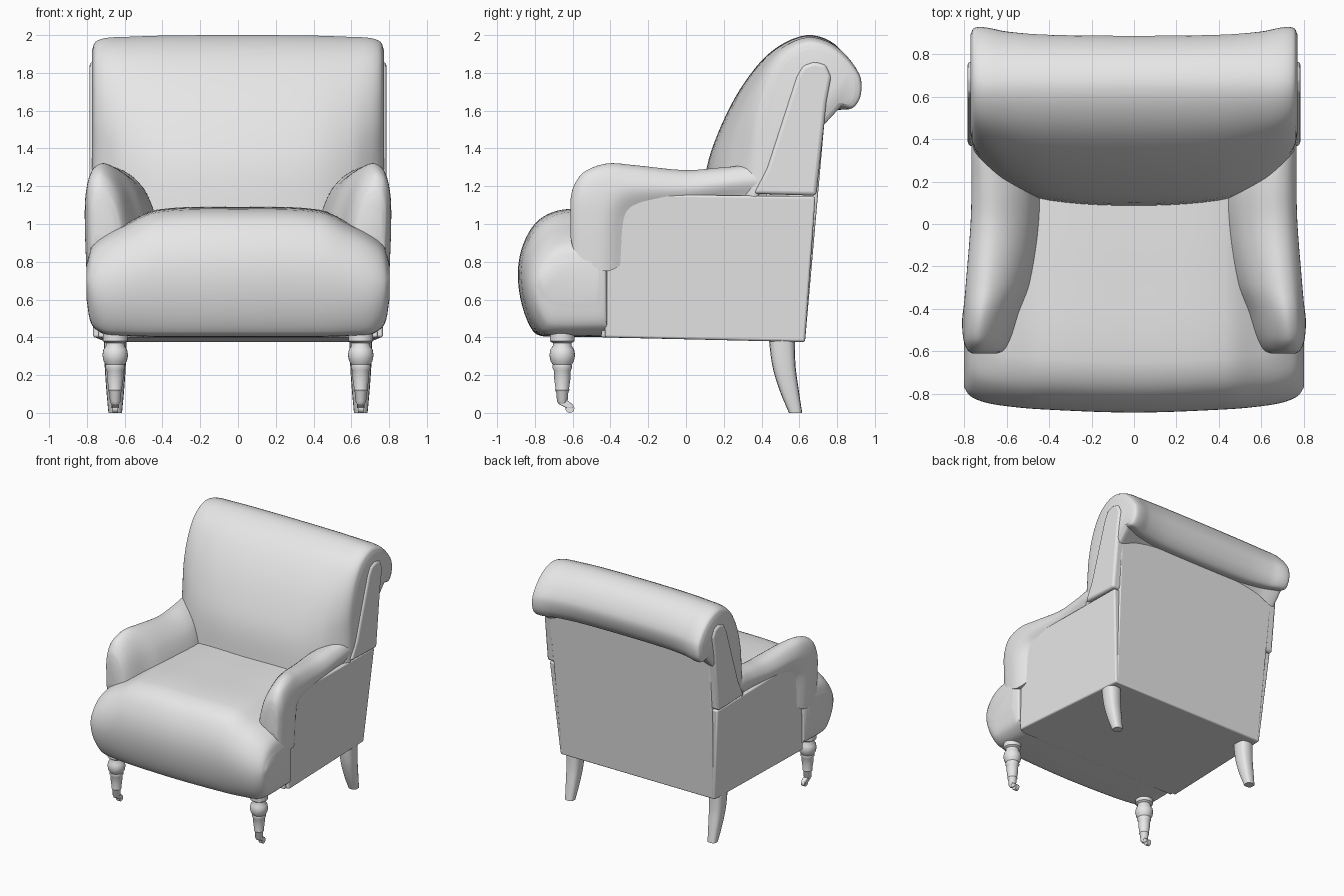
import bpy, bmesh, math
from mathutils import Vector
from mathutils.geometry import interpolate_bezier

cube = bpy.data.objects.get("Cube")
if cube:
    bpy.data.objects.remove(cube, do_unlink=True)

grey = bpy.data.materials.new("plain grey")
grey.use_nodes = True
grey.diffuse_color = (0.8, 0.8, 0.8, 1)
grey.node_tree.nodes["Principled BSDF"].inputs["Base Color"].default_value = (0.8, 0.8, 0.8, 1)


def finish(name, bm, bevel=0):
    bmesh.ops.recalc_face_normals(bm, faces=bm.faces)
    mesh = bpy.data.meshes.new(name)
    bm.to_mesh(mesh)
    bm.free()
    mesh.materials.append(grey)
    obj = bpy.data.objects.new(name, mesh)
    bpy.context.collection.objects.link(obj)
    if bevel:
        mod = obj.modifiers.new("soft_edge", "BEVEL")
        mod.width, mod.segments, mod.limit_method = bevel, 3, "ANGLE"
    bpy.ops.object.select_all(action="DESELECT")
    obj.select_set(True)
    bpy.context.view_layer.objects.active = obj
    bpy.ops.object.shade_smooth_by_angle(angle=math.radians(40))
    return obj


def spline(pts, n):
    """Smooth open curve through pts, n steps per span."""
    pts = [Vector(p) for p in pts]
    slopes = []
    for i in range(len(pts)):
        chain = pts[max(i - 1, 0):i + 2]
        length = sum((b - a).length for a, b in zip(chain, chain[1:]))
        slopes.append((chain[-1] - chain[0]) / max(length, 1e-6))
    out = []
    for i in range(len(pts) - 1):
        d = (pts[i + 1] - pts[i]).length / 3
        out += interpolate_bezier(pts[i], pts[i] + slopes[i] * d,
                                  pts[i + 1] - slopes[i + 1] * d, pts[i + 1], n + 1)[:-1]
    return out + [pts[-1]]


def loft(name, sections, around=5, along=5):
    """Skin over cross-sections, smoothed both ways and capped."""
    rings = [spline(s, around) for s in sections]
    columns = [spline(c, along) for c in zip(*rings)]
    bm = bmesh.new()
    grid = [[bm.verts.new(p) for p in ring] for ring in zip(*columns)]
    m = len(grid[0])
    for a, b in zip(grid, grid[1:]):
        for j in range(m):
            k = (j + 1) % m
            bm.faces.new((a[j], a[k], b[k], b[j]))
    bm.faces.new(grid[0])
    bm.faces.new(grid[-1])
    return finish(name, bm)


def prism(name, profile, x0, x1, bevel, taper=1.0):
    """Side profile (y, z) extruded across x; the low rear corner tapers in."""
    bm = bmesh.new()
    face = bm.faces.new([bm.verts.new((x0, y, z)) for y, z in profile])
    new = bmesh.ops.extrude_face_region(bm, geom=[face])["geom"]
    for v in new:
        if isinstance(v, bmesh.types.BMVert):
            v.co.x = x1
    for v in bm.verts:
        if v.co.y > 0.5 and v.co.z < 0.5:
            v.co.x *= taper
    return finish(name, bm, bevel)


def lathe(name, profile, x, y, steps=24):
    bm = bmesh.new()
    rings = [[bm.verts.new((x + r * math.cos(a), y + r * math.sin(a), z))
              for a in (math.tau * i / steps for i in range(steps))] for r, z in profile]
    for a, b in zip(rings, rings[1:]):
        for i in range(steps):
            k = (i + 1) % steps
            bm.faces.new((a[i], a[k], b[k], b[i]))
    bm.faces.new(rings[0])
    bm.faces.new(rings[-1])
    return finish(name, bm)


def both_sides(half):
    """Mirror a list of rows whose first value is x >= 0."""
    return [(-r[0], *r[1:]) for r in reversed(half[1:])] + half


# Seat cushion: x, top, front, bottom, back
def seat_section(x, t, f, b, k):
    h = t - b
    pts = [(k, t), ((k + f + 0.24) / 2, t), (f + 0.24, t - 0.02 * h), (f + 0.11, b + 0.9 * h),
           (f + 0.03, b + 0.72 * h), (f, b + 0.5 * h), (f + 0.02, b + 0.25 * h),
           (f + 0.08, b + 0.04 * h), (f + 0.14, b), (k, b)]
    return [(x, y, z) for y, z in pts]


loft("seat", [seat_section(*r) for r in both_sides([
    (0, 1.09, -0.89, 0.405, 0.2), (0.43, 1.075, -0.875, 0.405, 0.2),
    (0.6, 1.0, -0.86, 0.41, 0.2), (0.71, 0.945, -0.84, 0.42, -0.41),
    (0.775, 0.89, -0.81, 0.47, -0.42), (0.802, 0.8, -0.77, 0.6, -0.46)])])

# Backrest with rolled top: x, lower setback, shrink toward the roll
BACK = [(0.08, 1.0), (0.11, 1.3), (0.19, 1.53), (0.31, 1.75), (0.46, 1.92), (0.64, 2.0),
        (0.79, 1.95), (0.885, 1.8), (0.865, 1.68), (0.8, 1.605), (0.73, 1.61)]


def back_section(x, setback, s):
    return [(x, 0.72 + (y + setback * min(1, max(0, (2 - z) / 0.7)) - 0.72) * s,
             1.72 + (z - 1.72) * s) for y, z in BACK]


loft("backrest", [back_section(*r) for r in both_sides([
    (0, 0, 1), (0.4, 0.02, 0.99), (0.6, 0.08, 0.965), (0.7, 0.15, 0.945),
    (0.755, 0.19, 0.87), (0.772, 0.2, 0.72)])])

# Frame under the seat and up the back
prism("frame", [(-0.45, 0.4), (-0.4, 0.95), (0.3, 1.0), (0.5, 1.4), (0.64, 1.7),
                (0.745, 1.68), (0.63, 0.375)], -0.74, 0.74, 0.01, 0.94)

# Arm: y, inner x, outer x, top, bottom, lower outer width
ARM = [(-0.612, 0.65, 0.76, 1.13, 0.93, 1), (-0.595, 0.605, 0.785, 1.2, 0.87, 1),
       (-0.54, 0.565, 0.805, 1.275, 0.81, 1), (-0.42, 0.515, 0.807, 1.32, 0.75, 1),
       (-0.28, 0.46, 0.797, 1.312, 0.82, 0.86), (0, 0.42, 0.775, 1.285, 0.9, 0.86),
       (0.2, 0.44, 0.77, 1.3, 0.95, 0.86), (0.36, 0.55, 0.77, 1.305, 1.0, 0.86),
       (0.43, 0.68, 0.765, 1.25, 1.1, 0.86)]


def arm_section(side, y, xi, xo, t, b, e):
    shape = [(0, 0), (0.04, 0.3), (0.2, 0.68), (0.42, 0.9), (0.68, 1), (0.88, 0.94),
             (0.99, 0.74), (e, 0.45), (e - 0.03, 0)]
    return [(side * (xi + u * (xo - xi)), y, b + v * (t - b)) for u, v in shape]


# Turned front leg: radius, height
TURNED = [(0.066, 0.43), (0.066, 0.38), (0.05, 0.37), (0.05, 0.355), (0.063, 0.335),
          (0.068, 0.305), (0.062, 0.275), (0.05, 0.255), (0.053, 0.24), (0.045, 0.225),
          (0.043, 0.18), (0.036, 0.13), (0.038, 0.12), (0.032, 0.11), (0.028, 0.06), (0.018, 0.045)]

for side, label in ((1, "left"), (-1, "right")):
    loft(label + "_arm", [arm_section(side, *r) for r in ARM])
    prism(label + "_side_panel", [(-0.43, 0.4), (-0.405, 1.16), (0.685, 1.145), (0.63, 0.375)],
          side * 0.68, side * 0.768, 0.012, 0.92)
    prism(label + "_back_wing", [(0.36, 1.16), (0.43, 1.3), (0.585, 1.78), (0.62, 1.84),
                                 (0.68, 1.86), (0.74, 1.845), (0.77, 1.78), (0.745, 1.65),
                                 (0.69, 1.15)], side * 0.68, side * 0.786, 0.02)
    x = side * 0.65
    lathe(label + "_front_leg", TURNED, x, -0.655)

    # Caster fork and wheel
    prism(label + "_caster_fork", [(-0.675, 0.07), (-0.635, 0.07), (-0.6, 0.045), (-0.6, 0.025),
                                   (-0.63, 0.025), (-0.67, 0.045)], x - 0.02, x + 0.02, 0.004)
    bpy.ops.mesh.primitive_cylinder_add(vertices=20, radius=0.024, depth=0.03,
                                        location=(x, -0.615, 0.024),
                                        rotation=(0, math.pi / 2, 0))
    wheel = bpy.context.object
    wheel.name = label + "_caster_wheel"
    wheel.data.materials.append(grey)
    bpy.ops.object.shade_smooth_by_angle(angle=math.radians(40))

    # Swept back leg: height, front y, back y, half width
    sections = []
    for z, y0, y1, w in [(0.42, 0.435, 0.575, 0.062), (0.25, 0.457, 0.58, 0.056),
                         (0.12, 0.495, 0.597, 0.047), (0, 0.545, 0.615, 0.036)]:
        ring = []
        for i in range(16):
            c, s = math.cos(math.tau * i / 16), math.sin(math.tau * i / 16)
            ring.append((x + w * math.copysign(abs(c) ** 0.7, c),
                         (y0 + y1) / 2 + (y1 - y0) / 2 * math.copysign(abs(s) ** 0.7, s), z))
        sections.append(ring)
    loft(label + "_back_leg", sections, around=1)
